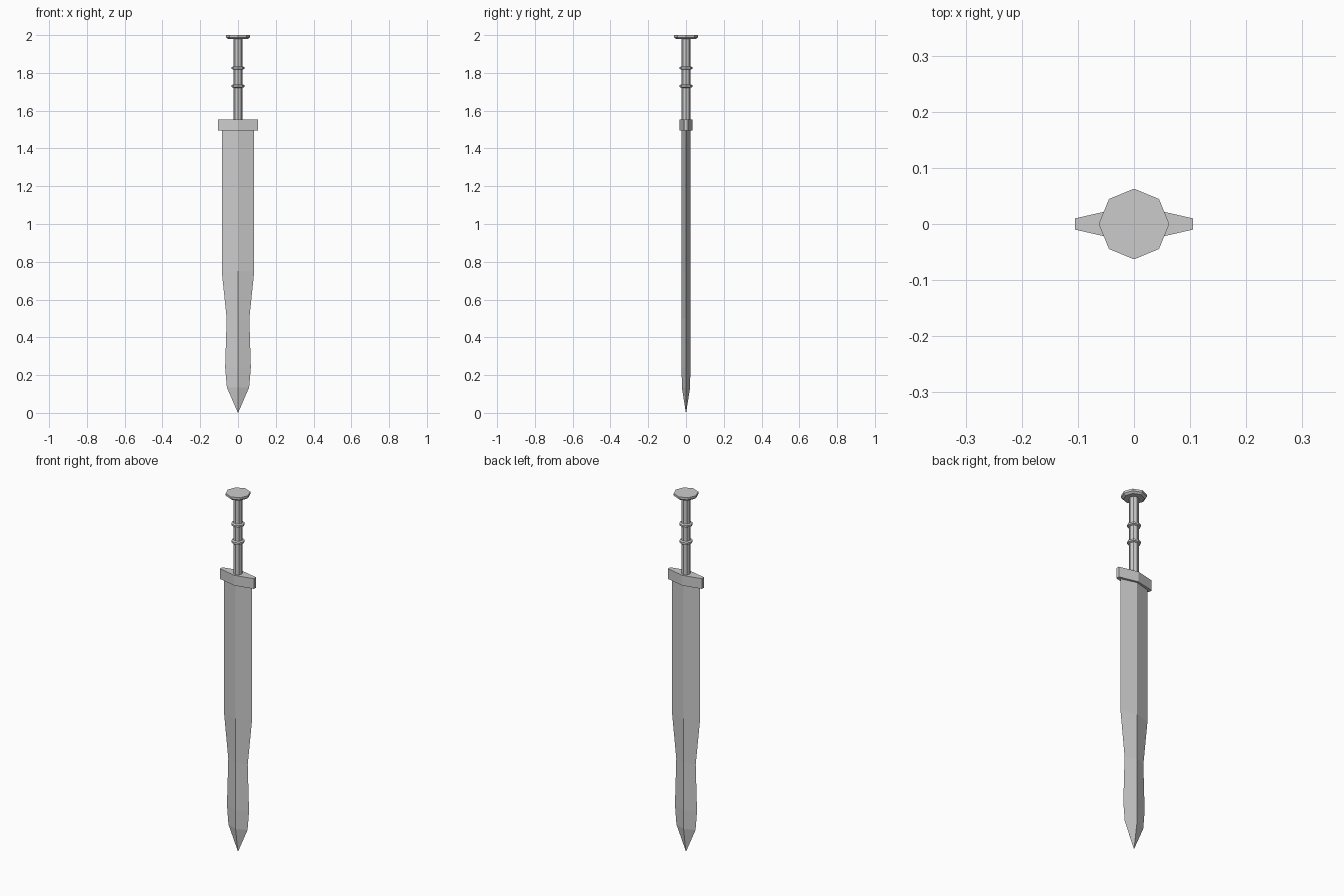
import bpy
from math import cos, sin, pi

if "Cube" in bpy.data.objects:
    bpy.data.objects.remove(bpy.data.objects["Cube"])


def loft(name, rings):
    """Skin equal-sized rings of points, bottom to top, and cap both ends."""
    n = len(rings[0])
    verts = [p for ring in rings for p in ring]
    faces = [(r * n + i, r * n + (i + 1) % n, (r + 1) * n + (i + 1) % n, (r + 1) * n + i)
             for r in range(len(rings) - 1) for i in range(n)]
    faces.append(tuple(reversed(range(n))))
    faces.append(tuple(range(len(verts) - n, len(verts))))
    mesh = bpy.data.meshes.new(name)
    mesh.from_pydata(verts, [], faces)
    obj = bpy.data.objects.new(name, mesh)
    bpy.context.collection.objects.link(obj)
    return obj


def turned(name, profile, sides=8):
    """Turned part from (radius, z) pairs."""
    return loft(name, [[(r * cos(2 * pi * i / sides), r * sin(2 * pi * i / sides), z)
                        for i in range(sides)] for r, z in profile])


# Blade: diamond section with a waisted outline (half width, half thickness, z)
outline = [(0.0005, 0.0005, 0), (0.059, 0.022, 0.135), (0.068, 0.023, 0.24),
           (0.06, 0.023, 0.5), (0.086, 0.023, 0.75), (0.086, 0.023, 1.5)]
loft("blade", [[(w, 0, z), (0, t, z), (-w, 0, z), (0, -t, z)] for w, t, z in outline])

# Guard: bar swelling at the middle
plan = [(0.105, -0.01), (0.105, 0.01), (0, 0.034),
        (-0.105, 0.01), (-0.105, -0.01), (0, -0.034)]
loft("guard", [[(x, y, z) for x, y in plan] for z in (1.495, 1.552)])

# Grip, its two raised bands, and the flared pommel
turned("grip", [(0.024, 1.55), (0.024, 1.985)])
for i, z in enumerate((1.73, 1.826)):
    turned(f"grip_band_{i + 1}", [(0.024, z - 0.009), (0.034, z - 0.005),
                                  (0.034, z + 0.005), (0.024, z + 0.009)])
turned("pommel", [(0.052, 1.979), (0.063, 1.988), (0.063, 2.0)])
